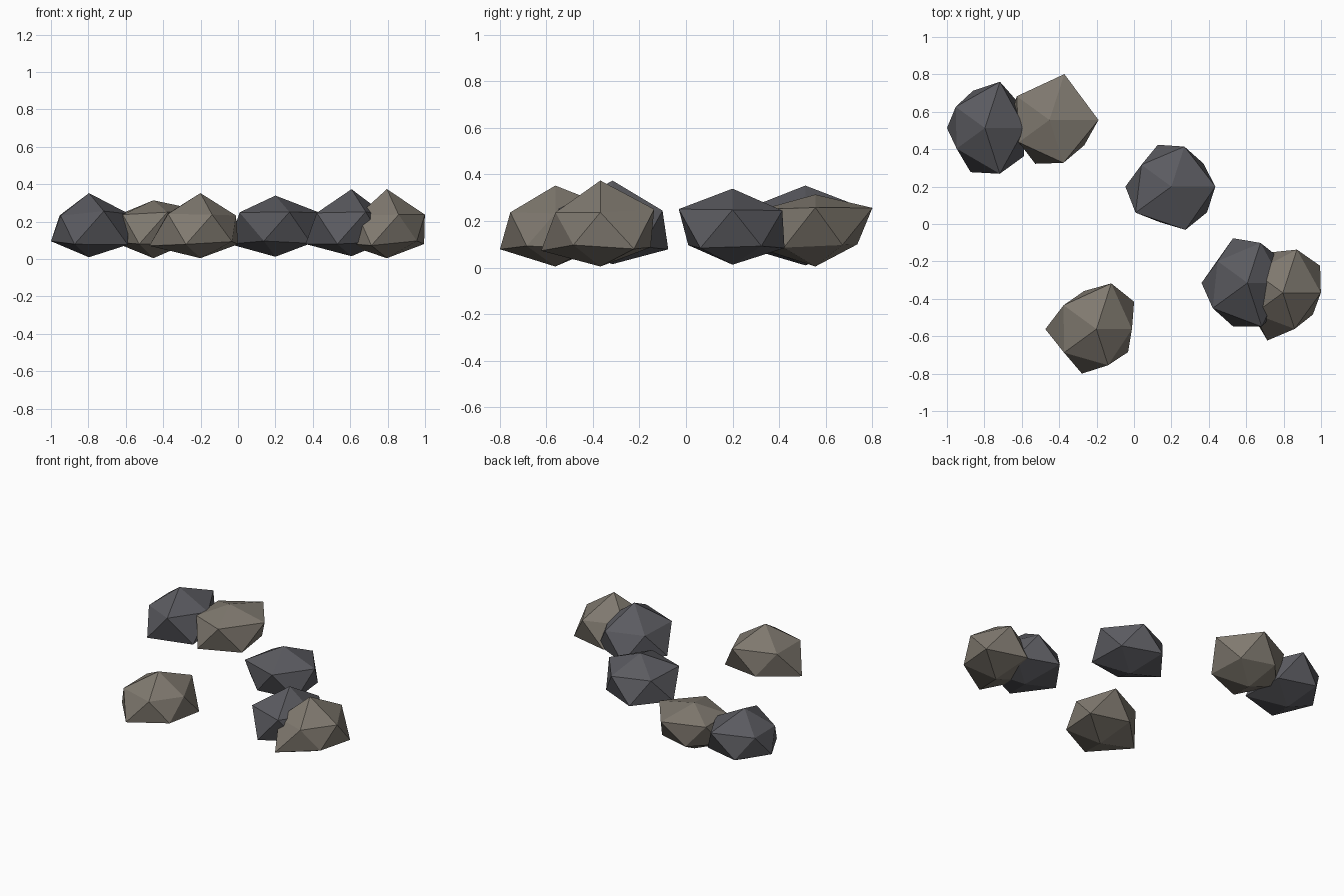
import bpy, bmesh, math

if "Cube" in bpy.data.objects:
    bpy.data.objects.remove(bpy.data.objects["Cube"])

CENTRE_Z = 0.166   # height of every stone's middle
SQUASH = 0.70      # stones are flattened vertically


def material(name, rgb):
    m = bpy.data.materials.new(name)
    m.diffuse_color = (*rgb, 1)
    m.use_nodes = True
    m.node_tree.nodes["Principled BSDF"].inputs["Base Color"].default_value = m.diffuse_color
    return m


slate = material("slate_grey", (0.105, 0.105, 0.118))
tan = material("warm_stone", (0.215, 0.192, 0.160))


def stone(name, mat, x, y, top, bottom, spread):
    """Icosahedron with each corner pushed in or out along its own direction.
    spread: horizontal reach (hundredths) of the ring corners every 36 degrees."""
    bm = bmesh.new()
    bmesh.ops.create_icosphere(bm, subdivisions=1, radius=1)
    for v in bm.verts:
        if abs(v.co.z) > 0.9:
            f = top if v.co.z > 0 else bottom
        else:
            k = round(math.degrees(math.atan2(v.co.y, v.co.x)) / 36) % 10
            f = spread[k] / 100 / math.hypot(v.co.x, v.co.y)
        v.co *= f
        v.co.z *= SQUASH
    me = bpy.data.meshes.new(name)
    bm.to_mesh(me)
    bm.free()
    me.materials.append(mat)
    ob = bpy.data.objects.new(name, me)
    ob.location = (x, y, CENTRE_Z)
    bpy.context.collection.objects.link(ob)


# Back left pair
stone("back_left_dark_stone", slate, -0.797, 0.513, 0.266, 0.224,
      [21.4, 22.5, 26.0, 20.9, 19.3, 20.3, 18.7, 24.8, 25.7, 25.7])
stone("back_left_tan_stone", tan, -0.452, 0.556, 0.211, 0.231,
      [26.2, 19.8, 25.8, 19.0, 21.6, 21.4, 20.3, 24.6, 24.1, 23.0])
# Lone stones
stone("middle_dark_stone", slate, 0.200, 0.200, 0.247, 0.220,
      [23.5, 21.1, 22.5, 23.5, 19.8, 24.6, 23.7, 20.0, 24.3, 23.5])
stone("front_tan_stone", tan, -0.201, -0.562, 0.266, 0.231,
      [19.0, 24.9, 25.7, 21.4, 21.7, 27.3, 21.4, 25.0, 20.3, 20.9])
# Front right pair
stone("front_right_dark_stone", slate, 0.607, -0.315, 0.296, 0.216,
      [18.7, 21.9, 22.5, 25.1, 19.8, 24.6, 23.0, 24.6, 24.6, 21.4])
stone("front_right_tan_stone", tan, 0.796, -0.368, 0.297, 0.231,
      [20.3, 24.6, 24.3, 22.7, 19.0, 23.5, 19.0, 26.8, 20.3, 19.8])
